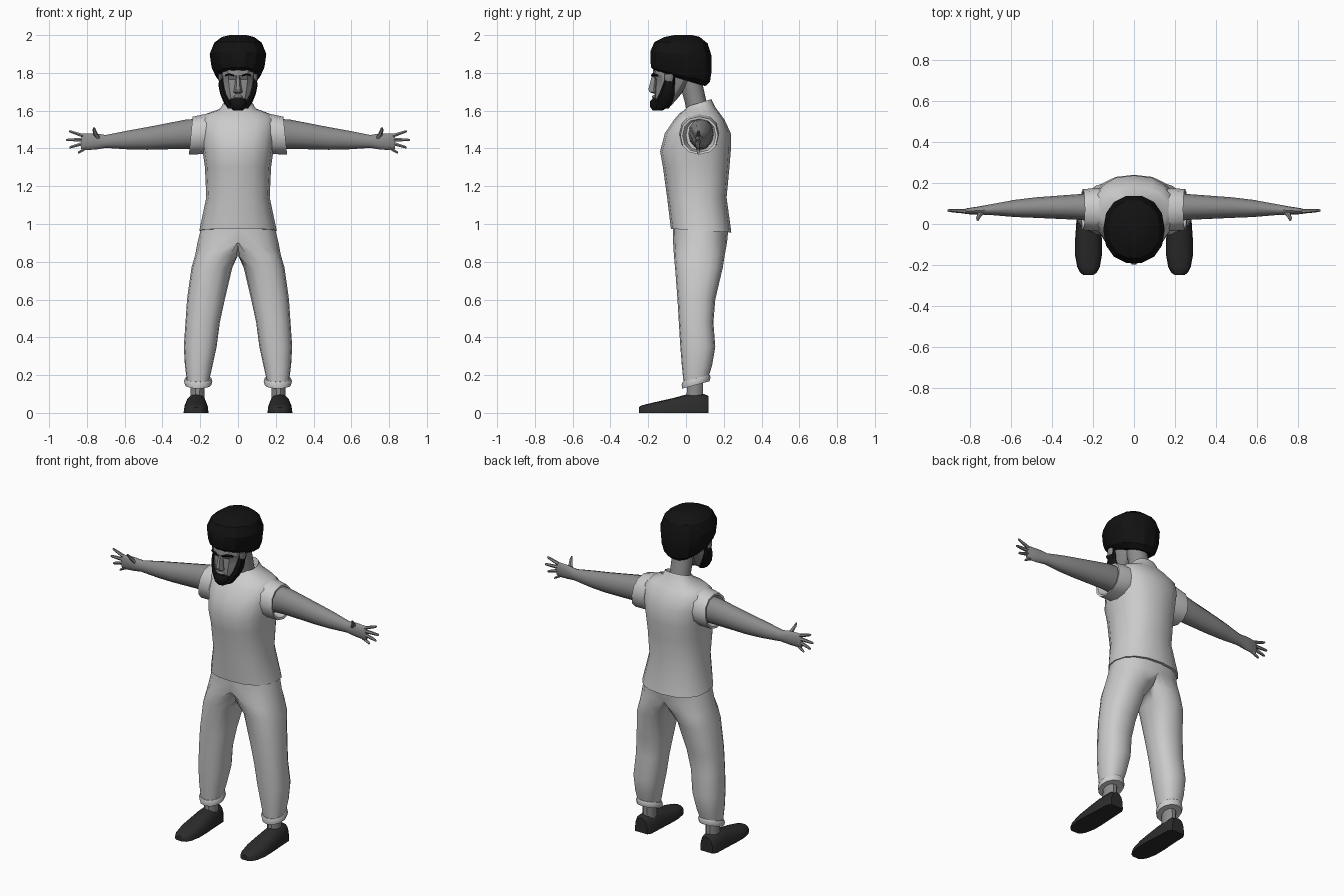
import bpy, bmesh
from math import cos, sin, pi, copysign


def material(name, v):
    m = bpy.data.materials.new(name)
    m.diffuse_color = (v, v, v, 1)
    return m


skin, black, leather = material("skin", 0.26), material("hair", 0.006), material("leather", 0.025)


def ring(axis, c, a, b, slant=0, n=12, e=1.0):
    """Superelliptic section across an axis; slant shifts it along that axis."""
    pts = []
    for i in range(n):
        t = 2 * pi * i / n
        u, v = [r * copysign(abs(f) ** e, f) for r, f in ((a, cos(t)), (b, sin(t)))]
        s = slant * v
        d = {"x": (s, u, v), "y": (u, s, v), "z": (u, v, s)}[axis]
        pts.append(tuple(c[k] + d[k] for k in range(3)))
    return pts


def loft(name, rings, mat=None, mirror=False, smooth=40, clamp=None):
    """Skin a list of sections. clamp=(axis index) holds that coordinate >= 0."""
    bm = bmesh.new()
    rows = []
    for r in rings:
        rows.append([bm.verts.new([max(0, p[k]) if k == clamp else p[k] for k in range(3)]) for p in r])
    n = len(rows[0])
    for lo, hi in zip(rows, rows[1:]):
        for i in range(n):
            j = (i + 1) % n
            bm.faces.new((lo[i], lo[j], hi[j], hi[i]))
    bm.faces.new(rows[0][::-1])
    bm.faces.new(rows[-1])
    if clamp == 0:
        inner = [f for f in bm.faces if all(v.co.x < 1e-5 for v in f.verts)]
        bmesh.ops.delete(bm, geom=inner, context="FACES")
    bmesh.ops.recalc_face_normals(bm, faces=bm.faces[:])
    me = bpy.data.meshes.new(name)
    bm.to_mesh(me)
    bm.free()
    ob = bpy.data.objects.new(name, me)
    bpy.context.collection.objects.link(ob)
    if mat:
        me.materials.append(mat)
    bpy.ops.object.select_all(action="DESELECT")
    ob.select_set(True)
    bpy.context.view_layer.objects.active = ob
    bpy.ops.object.shade_smooth_by_angle(angle=smooth * pi / 180)
    if mirror:
        mod = ob.modifiers.new("mirror", "MIRROR")
        mod.use_clip = True
        mod.merge_threshold = 0.0005
    return ob


def zrings(rows, n=12, e=1.0):
    """Rows of (z, centre x, half width, front y, back y, slant)."""
    return [ring("z", (cx, (f + b) / 2, z), rx, (b - f) / 2, s, n, e) for z, cx, rx, f, b, s in rows]


# Shirt body with collar
loft("shirt", zrings([
    (0.965, 0, 0.205, -0.08, 0.24, -0.06), (1.14, 0, 0.168, -0.10, 0.215, 0),
    (1.30, 0, 0.175, -0.122, 0.23, 0), (1.385, 0, 0.187, -0.137, 0.237, 0),
    (1.48, 0, 0.20, -0.112, 0.237, 0), (1.55, 0, 0.205, -0.065, 0.205, 0),
    (1.585, 0, 0.165, -0.035, 0.18, 0), (1.61, 0, 0.095, -0.01, 0.155, 0.1),
    (1.642, 0, 0.076, 0.01, 0.135, 0.3), (1.61, 0, 0.066, 0.02, 0.125, 0.2)], 16, 0.85))

# Short sleeves with an open, turned-in end
loft("sleeve", [ring("x", (x, 0.07, z), a, b, s, 12, 0.9) for x, z, a, b, s in (
    (0.10, 1.49, 0.10, 0.10, 0), (0.185, 1.475, 0.105, 0.105, 0),
    (0.25, 1.468, 0.10, 0.10, -0.1), (0.248, 1.468, 0.088, 0.088, -0.1),
    (0.20, 1.47, 0.07, 0.08, 0))], mirror=True)

# Trousers: half of the hips running into one leg, mirrored
loft("trousers", zrings([
    (0.98, 0, 0.195, -0.07, 0.225, 0), (0.90, 0, 0.215, -0.068, 0.217, 0),
    (0.835, 0.10, 0.127, -0.064, 0.205, 0), (0.77, 0.138, 0.108, -0.058, 0.195, 0),
    (0.60, 0.17, 0.10, -0.045, 0.155, 0), (0.48, 0.187, 0.091, -0.038, 0.145, 0),
    (0.35, 0.20, 0.087, -0.03, 0.155, 0), (0.25, 0.208, 0.073, -0.022, 0.138, 0),
    (0.165, 0.212, 0.058, -0.012, 0.115, 0.2)], 16, 0.85), mirror=True, clamp=0)

# Rolled trouser cuffs
loft("trouser_cuff", zrings([
    (0.18, 0.211, 0.05, 0.0, 0.105, 0.27), (0.183, 0.211, 0.07, -0.018, 0.125, 0.27),
    (0.168, 0.211, 0.075, -0.023, 0.13, 0.27), (0.148, 0.211, 0.07, -0.02, 0.125, 0.27),
    (0.15, 0.211, 0.045, 0.0, 0.105, 0.27)]), mirror=True)

# Ankles
loft("ankle", zrings([(0.07, 0.215, 0.038, 0.0, 0.095, 0), (0.18, 0.213, 0.037, 0.005, 0.09, 0)], 10),
     skin, True)

# Slip-on shoes
loft("shoe", [ring("y", (0.222, y, 0), a, h, 0, 16, 0.75) for y, a, h in (
    (0.118, 0.042, 0.09), (0.095, 0.056, 0.1), (0.0, 0.06, 0.097), (-0.07, 0.065, 0.078),
    (-0.15, 0.066, 0.06), (-0.21, 0.055, 0.046), (-0.238, 0.04, 0.038), (-0.25, 0.022, 0.03))],
    leather, True, clamp=2)

# Arms ending in flat palms
loft("arm", [ring("x", (x, y, z), a, b) for x, y, z, a, b in (
    (0.18, 0.08, 1.478, 0.068, 0.082), (0.28, 0.083, 1.475, 0.062, 0.077),
    (0.48, 0.08, 1.453, 0.05, 0.06), (0.58, 0.076, 1.445, 0.042, 0.05),
    (0.70, 0.07, 1.437, 0.026, 0.034), (0.755, 0.066, 1.437, 0.02, 0.043),
    (0.82, 0.062, 1.435, 0.014, 0.044), (0.832, 0.062, 1.435, 0.008, 0.038))], skin, True)

# Four spread fingers and a forward thumb
fingers = ((0.82, 1.467, 0.895, 1.492), (0.825, 1.447, 0.91, 1.445),
           (0.825, 1.425, 0.893, 1.405), (0.80, 1.405, 0.848, 1.376))
for k, (x0, z0, x1, z1) in enumerate(fingers):
    loft(f"finger_{k + 1}", [ring("x", (x0 + (x1 - x0) * t, 0.062 + 0.004 * t, z0 + (z1 - z0) * t), r, r, 0, 6)
                             for t, r in ((0, 0.011), (0.55, 0.009), (0.93, 0.007), (1, 0.004))], skin, True)
loft("thumb", [ring("z", (x, y, z), r, r, 0, 6) for x, y, z, r in (
    (0.735, 0.064, 1.445, 0.015), (0.752, 0.048, 1.472, 0.013),
    (0.76, 0.03, 1.495, 0.010), (0.763, 0.018, 1.512, 0.005))], skin, True)

# Neck and head
loft("neck", zrings([(1.55, 0, 0.068, 0.01, 0.14, 0), (1.64, 0, 0.06, -0.005, 0.11, 0),
                     (1.80, 0, 0.06, -0.05, 0.075, 0)]), skin)
loft("head", zrings([
    (1.625, 0, 0.035, -0.17, -0.08, 0), (1.67, 0, 0.066, -0.168, -0.04, 0),
    (1.72, 0, 0.08, -0.168, 0.0, 0), (1.765, 0, 0.088, -0.165, 0.03, 0),
    (1.785, 0, 0.09, -0.178, 0.04, 0), (1.85, 0, 0.09, -0.168, 0.06, 0)], 12, 0.8), skin, smooth=25)
loft("nose", zrings([(1.69, 0, 0.016, -0.175, -0.14, 0), (1.698, 0, 0.025, -0.197, -0.14, 0),
                     (1.715, 0, 0.02, -0.203, -0.14, 0), (1.785, 0, 0.011, -0.184, -0.14, 0)], 6),
     skin, smooth=25)
loft("mouth", zrings([(1.664, 0, 0.022, -0.176, -0.14, 0), (1.673, 0, 0.028, -0.181, -0.14, 0),
                      (1.682, 0, 0.02, -0.175, -0.14, 0)], 8), skin)
loft("ear", zrings([(1.745, 0.088, 0.008, -0.095, -0.07, 0), (1.765, 0.094, 0.012, -0.115, -0.068, 0),
                    (1.795, 0.094, 0.012, -0.115, -0.065, 0)], 8), skin, True)
loft("eyebrow", [ring("x", (x, y, z), 0.008, 0.006, 0, 6) for x, y, z in (
    (0.02, -0.178, 1.785), (0.045, -0.174, 1.793), (0.07, -0.152, 1.786))], black, True)

# Rounded hair mass, lower at the nape than at the brow
loft("hair", zrings([
    (1.77, 0, 0.092, -0.17, 0.105, -0.30), (1.79, 0, 0.122, -0.188, 0.13, -0.25),
    (1.83, 0, 0.14, -0.192, 0.138, -0.18), (1.90, 0, 0.15, -0.193, 0.14, -0.08),
    (1.96, 0, 0.126, -0.17, 0.118, -0.03), (1.99, 0, 0.085, -0.115, 0.075, 0),
    (2.0, 0, 0.045, -0.065, 0.035, 0)], 14, 0.9), black, smooth=25)

# Beard: chin tuft plus jaw strips rising to the hair
loft("chin_beard", zrings([
    (1.602, 0, 0.026, -0.178, -0.12, 0), (1.622, 0, 0.044, -0.194, -0.09, 0),
    (1.65, 0, 0.047, -0.192, -0.10, 0), (1.664, 0, 0.04, -0.178, -0.12, 0)], 10, 0.8), black)
loft("jaw_beard", zrings([
    (1.612, 0.032, 0.022, -0.17, -0.09, 0), (1.65, 0.055, 0.024, -0.162, -0.07, 0),
    (1.69, 0.073, 0.022, -0.142, -0.06, 0), (1.73, 0.083, 0.02, -0.125, -0.06, 0),
    (1.785, 0.084, 0.016, -0.105, -0.055, 0)], 8), black, True)
